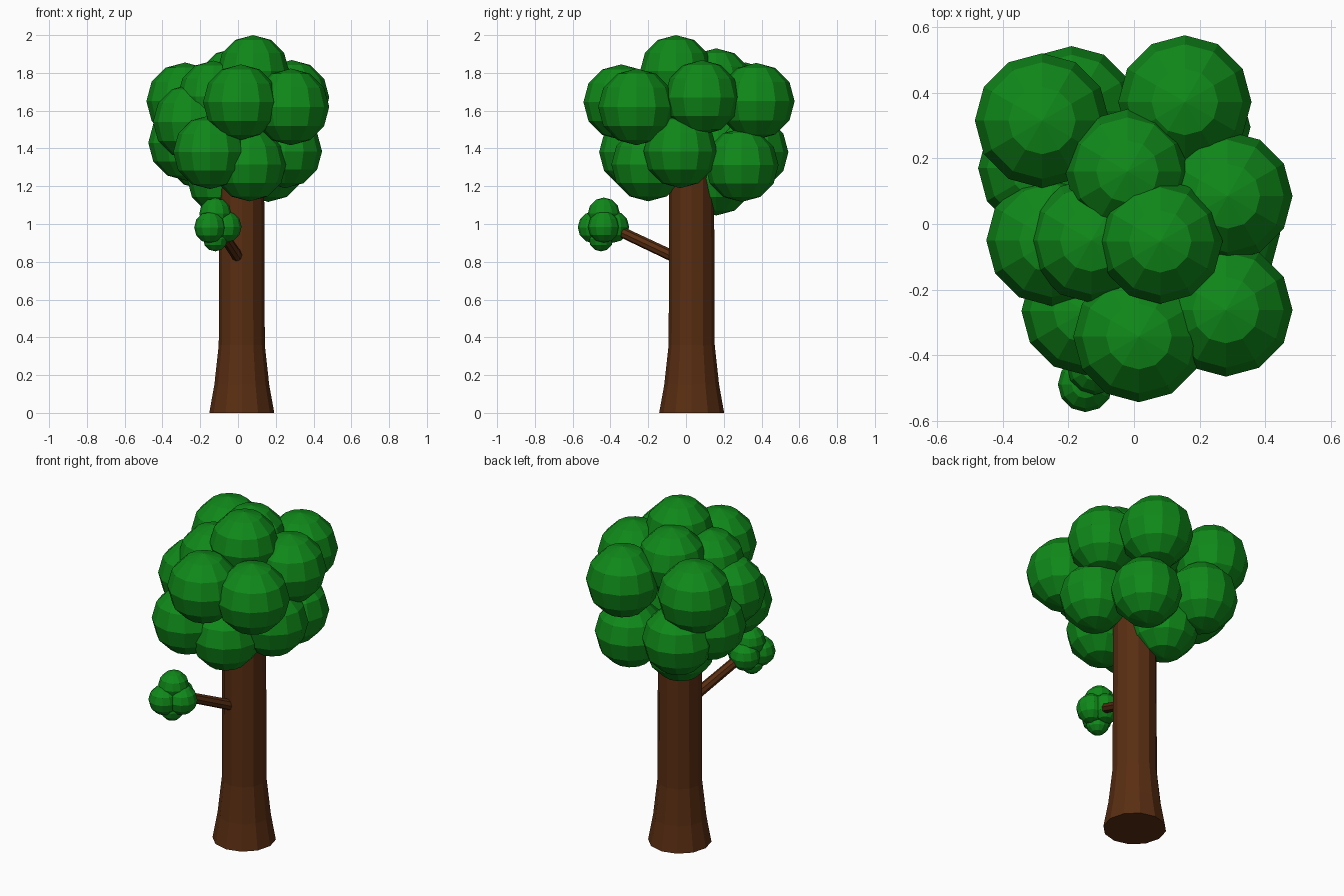
import bpy, bmesh
from math import cos, sin, tau
from mathutils import Vector, Matrix

if "Cube" in bpy.data.objects:
    bpy.data.objects.remove(bpy.data.objects["Cube"])


def material(name, color):
    m = bpy.data.materials.new(name)
    m.diffuse_color = color
    m.use_nodes = True
    m.node_tree.nodes["Principled BSDF"].inputs["Base Color"].default_value = m.diffuse_color
    return m


leaf = material("leaf_green", (0.005, 0.25, 0.01, 1))
bark = material("bark_brown", (0.1, 0.027, 0.006, 1))


def finish(name, bm, mat):
    me = bpy.data.meshes.new(name)
    bm.to_mesh(me)
    bm.free()
    me.materials.append(mat)
    ob = bpy.data.objects.new(name, me)
    bpy.context.collection.objects.link(ob)
    return ob


def foliage(name, puffs):
    """Low-poly leaf balls: (x, y, z, radius)."""
    bm = bmesh.new()
    for x, y, z, r in puffs:
        bmesh.ops.create_uvsphere(bm, u_segments=12, v_segments=6, radius=r,
                                  matrix=Matrix.Translation((x, y, z)))
    return finish(name, bm, leaf)


# Trunk: flared twelve-sided column
bm = bmesh.new()
n = 12
rings = []
for z, r in ((0, 0.172), (0.15, 0.145), (0.36, 0.122), (1.36, 0.118)):
    rings.append([bm.verts.new((0.02 + r * cos(tau * i / n),
                                0.03 + r * sin(tau * i / n), z)) for i in range(n)])
for a, b in zip(rings, rings[1:]):
    for i in range(n):
        j = (i + 1) % n
        bm.faces.new((a[i], a[j], b[j], b[i]))
bm.faces.new(rings[0][::-1])
bm.faces.new(rings[-1])
finish("trunk", bm, bark)

# Side branch
start, end = Vector((0.0, -0.06, 0.825)), Vector((-0.11, -0.41, 0.99))
axis = end - start
bm = bmesh.new()
bmesh.ops.create_cone(
    bm, cap_ends=True, segments=8, radius1=0.03, radius2=0.028, depth=axis.length,
    matrix=Matrix.Translation((start + end) / 2) @ axis.to_track_quat('Z', 'Y').to_matrix().to_4x4())
finish("side_branch", bm, bark)

# Main crown
foliage("crown_upper", [
    (0.08, -0.053, 1.81, 0.19),
    (-0.13, -0.05, 1.675, 0.19),
    (-0.02, 0.16, 1.74, 0.19),
    (-0.28, 0.315, 1.65, 0.205),
    (0.155, 0.372, 1.65, 0.203),
    (0.285, 0.085, 1.67, 0.198),
    (0.28, -0.262, 1.62, 0.203),
    (0.015, -0.343, 1.645, 0.2),
    (-0.25, -0.05, 1.54, 0.2),
])
foliage("crown_lower", [
    (-0.148, -0.265, 1.38, 0.195),
    (0.06, -0.2, 1.315, 0.195),
    (0.25, -0.03, 1.385, 0.195),
    (0.16, 0.295, 1.312, 0.195),
    (-0.19, 0.345, 1.38, 0.197),
    (-0.275, 0.17, 1.43, 0.2),
    (-0.075, 0.16, 1.24, 0.195),
])

# Small tuft at the branch tip
foliage("branch_tuft", [
    (-0.12, -0.435, 1.055, 0.085),
    (-0.148, -0.489, 0.982, 0.084),
    (-0.065, -0.435, 0.985, 0.084),
    (-0.12, -0.385, 0.985, 0.084),
    (-0.12, -0.45, 0.92, 0.065),
])
